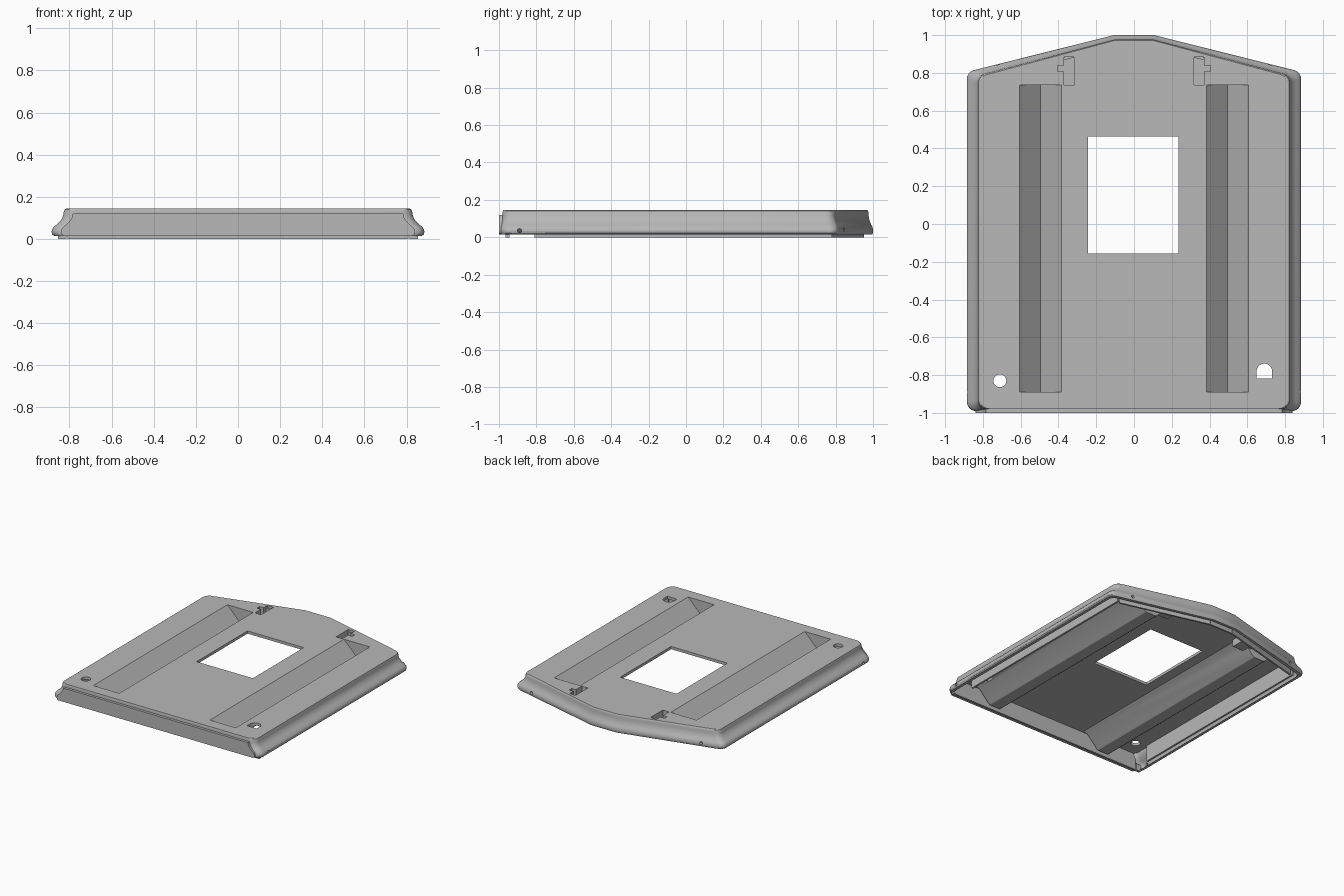
import bpy, bmesh, math
from mathutils import Vector

if "Cube" in bpy.data.objects:
    bpy.data.objects.remove(bpy.data.objects["Cube"], do_unlink=True)

grey = bpy.data.materials.new("plain grey")
grey.use_nodes = True
COLOR = (0.48, 0.48, 0.48, 1)
grey.diffuse_color = COLOR
grey.node_tree.nodes["Principled BSDF"].inputs["Base Color"].default_value = COLOR


def loft(name, rings):
    """Closed solid through equal-length rings of points."""
    bm = bmesh.new()
    vs = [[bm.verts.new(p) for p in ring] for ring in rings]
    n = len(vs[0])
    for a, b in zip(vs, vs[1:]):
        for i in range(n):
            j = (i + 1) % n
            bm.faces.new((a[i], a[j], b[j], b[i]))
    bm.faces.new(vs[0])
    bm.faces.new(vs[-1])
    bmesh.ops.recalc_face_normals(bm, faces=bm.faces)
    mesh = bpy.data.meshes.new(name)
    bm.to_mesh(mesh)
    bm.free()
    mesh.materials.append(grey)
    ob = bpy.data.objects.new(name, mesh)
    bpy.context.collection.objects.link(ob)
    return ob


def prism_z(name, pts, z0, z1):
    return loft(name, [[(x, y, z) for x, y in pts] for z in (z0, z1)])


def prism_y(name, pts, y0, y1):
    return loft(name, [[(x, y, z) for x, z in pts] for y in (y0, y1)])


def box(name, x0, x1, y0, y1, z0, z1):
    return prism_z(name, [(x0, y0), (x1, y0), (x1, y1), (x0, y1)], z0, z1)


def arc(cx, cy, r, a0, a1, n):
    return [(cx + r * math.cos(math.radians(a0 + (a1 - a0) * i / n)),
             cy + r * math.sin(math.radians(a0 + (a1 - a0) * i / n))) for i in range(n + 1)]


def boolean(target, tool, op="DIFFERENCE"):
    mod = target.modifiers.new("cut", "BOOLEAN")
    mod.operation, mod.object, mod.solver = op, tool, "EXACT"
    bpy.context.view_layer.objects.active = target
    bpy.ops.object.modifier_apply(modifier=mod.name)
    bpy.data.objects.remove(tool, do_unlink=True)


def outline(hx, z, inset=0.0, r=0.05):
    """Gabled plan outline with rounded corners at one height."""
    t = (hx - 0.825) / 0.06
    hx -= inset
    yf, yc, ya = -0.98 - 0.01 * t + inset, 0.785 + 0.02 * t - inset, 0.975 + 0.025 * t - inset
    slope = math.degrees(math.atan2(ya - yc, hx - 0.105))
    turn = 90 - slope
    lift = r * math.tan(math.radians(turn / 2))
    half = arc(hx - r, yf + r, r, -90, 0, 8) + arc(hx - r, yc - lift, r, 0, turn, 8) + [(0.105, ya)]
    pts = half + [(-x, y) for x, y in reversed(half)]
    return [(x, y, z) for x, y in pts]


# Flared shell: (half width, height) from the top edge to the rim
FLARE = [(0.815, 0.145), (0.823, 0.14), (0.827, 0.13), (0.829, 0.115), (0.834, 0.1),
         (0.844, 0.085), (0.858, 0.07), (0.874, 0.058), (0.883, 0.045), (0.885, 0.033),
         (0.882, 0.022), (0.874, 0.015)]
panel = loft("panel_shell", [outline(hx, z) for hx, z in FLARE])

# Raised front plate following the flare
edge = [(hx - 0.045, z) for hx, z in FLARE if z < 0.12]
edge[0] = (edge[0][0], 0.12)
front = prism_y("front_plate", edge + [(-x, z) for x, z in reversed(edge)], -1.0, -0.97)
boolean(panel, front, "UNION")

# Hollow underside, keeping ridges below the grooves
hollow = [(hx, z) for hx, z in FLARE if z < 0.12]
cavity = loft("cavity", [outline(0.826, 0.124, 0.02)] + [outline(hx, z, 0.02) for hx, z in hollow]
              + [outline(0.874, -0.03, 0.02)])
RIDGE = [(0.19, 0.14), (0.165, 0.118), (0.14, 0.108), (0.055, 0.022), (0.035, 0.01), (0.015, 0.005)]
for side in (-1, 1):
    cx = 0.495 * side
    prof = [(cx + x, z) for x, z in RIDGE] + [(cx - x, z) for x, z in reversed(RIDGE)]
    boolean(cavity, prism_y("ridge", prof, -0.93, 0.775))
    xs = sorted((0.3 * side, 0.42 * side))
    boolean(cavity, box("pocket_boss", *xs, 0.72, 0.90, 0.07, 0.2))
boolean(panel, cavity)

# Grooves, pockets and small screw holes on both sides
for side in (-1, 1):
    cx = 0.495 * side
    vee = [(cx - 0.12, 0.155), (cx + 0.12, 0.155), (cx, 0.035)]
    boolean(panel, prism_y("groove", vee, -0.89, 0.735))
    xs = sorted((0.318 * side, 0.37 * side))
    boolean(panel, box("pocket", *xs, 0.735, 0.885, 0.085, 0.2))
    xs = sorted((0.36 * side, 0.405 * side))
    boolean(panel, box("pocket_notch", *xs, 0.807, 0.838, 0.085, 0.2))
    drill = [[(x * side, -0.89 + y, 0.035 + z) for y, z in arc(0, 0, 0.011, 0, 330, 11)]
             for x in (0.85, 0.92)]
    boolean(panel, loft("side_hole", drill))
    back = [[(0.72 * side + x, y, 0.04 + z) for x, z in arc(0, 0, 0.011, 0, 330, 11)]
            for y in (0.80, 0.92)]
    boolean(panel, loft("back_hole", back))

# Window, round hole and arched hole
boolean(panel, box("window", -0.243, 0.235, -0.155, 0.462, -0.1, 0.3))
boolean(panel, prism_z("round_hole", arc(-0.71, -0.83, 0.034, 0, 345, 23), -0.1, 0.3))
arch = arc(0.69, -0.78, 0.041, 0, 180, 14) + [(0.649, -0.818), (0.731, -0.818)]
boolean(panel, prism_z("arched_hole", arch, -0.1, 0.3))


def lip(name, a, b, z0=0.0, z1=0.128, w=0.007):
    """Thin upright wall between two plan points."""
    a, b = Vector(a), Vector(b)
    d = (b - a).normalized()
    n = Vector((-d.y, d.x)) * w
    return prism_z(name, [tuple(p) for p in (a - n, b - n, b + n, a + n)], z0, z1)


# Inner lip standing down past the rim
parts = [panel, lip("front_lip", (-0.81, -0.955), (0.81, -0.955)),
         lip("back_lip", (-0.1, 0.945), (0.1, 0.945))]
for side, word in ((1, "left"), (-1, "right")):
    parts.append(lip(word + "_side_lip", (0.80 * side, -0.81), (0.80 * side, 0.78)))
    parts.append(lip(word + "_back_lip", (0.1 * side, 0.945), (0.78 * side, 0.768)))
    xs = sorted((0.815 * side, 0.855 * side))
    parts.append(box(word + "_foot", *xs, -0.965, -0.945, 0.0, 0.05))

for ob in bpy.context.selected_objects:
    ob.select_set(False)
for ob in parts:
    ob.select_set(True)
bpy.context.view_layer.objects.active = panel
bpy.ops.object.shade_smooth_by_angle(angle=math.radians(30))
